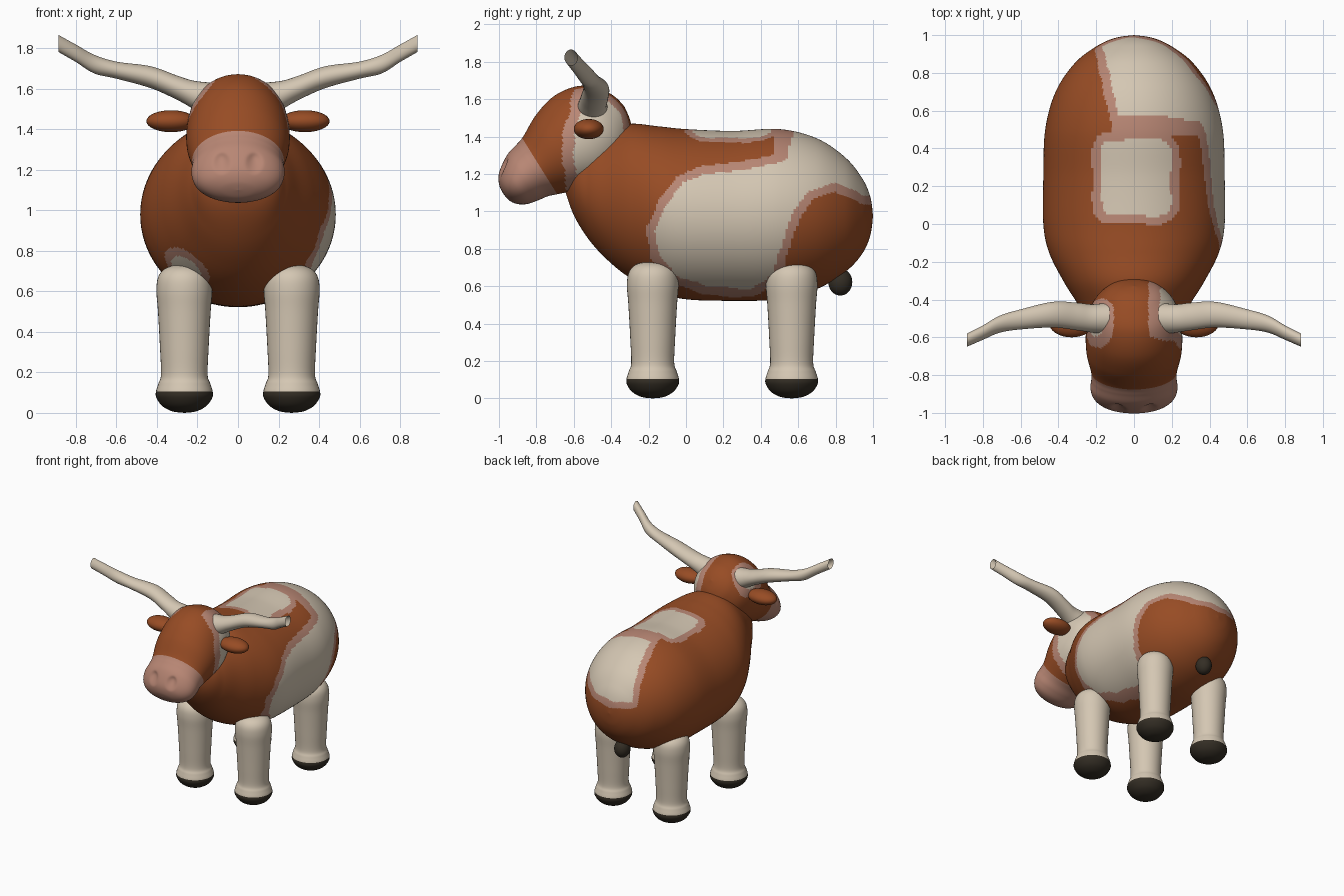
import bpy, bmesh, math
from mathutils import Vector

if "Cube" in bpy.data.objects:
    bpy.data.objects.remove(bpy.data.objects["Cube"])


def mat(name, rgb):
    m = bpy.data.materials.new(name)
    m.diffuse_color = (*rgb, 1)
    m.use_nodes = True
    m.node_tree.nodes["Principled BSDF"].inputs["Base Color"].default_value = m.diffuse_color
    return m


BROWN = mat("brown_hide", (0.31, 0.072, 0.018))
CREAM = mat("cream_hide", (0.66, 0.57, 0.45))
PINK = mat("pink_skin", (0.48, 0.24, 0.175))
DARK = mat("dark_hoof", (0.034, 0.027, 0.018))


def spline(keys, n):
    """Catmull-Rom resampling of rows of numbers."""
    out = []
    last = len(keys) - 1
    for i in range(n + 1):
        t = i / n * last
        k = min(int(t), last - 1)
        t -= k
        a, b, c, d = (keys[min(max(j, 0), last)] for j in (k - 1, k, k + 1, k + 2))
        out.append([0.5 * (2 * q + (r - p) * t + (2 * p - 5 * q + 4 * r - s) * t * t
                           + (3 * q - p - 3 * r + s) * t ** 3)
                    for p, q, r, s in zip(a, b, c, d)])
    return out


def loft(name, rings, sides, mats, rule=None, deform=None):
    """Skin rings given as (centre, u half axis, v half axis)."""
    bm = bmesh.new()
    rows = []
    for c, u, v in rings:
        row = []
        for i in range(sides):
            a = 2 * math.pi * i / sides
            p = c + u * math.cos(a) + v * math.sin(a)
            row.append(bm.verts.new(deform(p) if deform else p))
        rows.append(row)
    for r0, r1 in zip(rows, rows[1:]):
        for i in range(sides):
            j = (i + 1) % sides
            bm.faces.new((r0[i], r0[j], r1[j], r1[i]))
    bmesh.ops.remove_doubles(bm, verts=bm.verts, dist=0.0002)
    bmesh.ops.recalc_face_normals(bm, faces=bm.faces)
    for f in bm.faces:
        f.smooth = True
        if rule:
            f.material_index = rule(f.calc_center_median())
    me = bpy.data.meshes.new(name)
    bm.to_mesh(me)
    bm.free()
    for m in mats:
        me.materials.append(m)
    ob = bpy.data.objects.new(name, me)
    bpy.context.collection.objects.link(ob)
    return ob


def sd_poly(x, y, pts):
    """Signed distance to a polygon, negative inside."""
    best, inside = 9.0, False
    for (ax, ay), (bx, by) in zip(pts, pts[1:] + pts[:1]):
        ex, ey, wx, wy = bx - ax, by - ay, x - ax, y - ay
        t = min(1, max(0, (wx * ex + wy * ey) / (ex * ex + ey * ey)))
        best = min(best, math.hypot(wx - ex * t, wy - ey * t))
        if (ay > y) != (by > y) and x < ex * (y - ay) / ey + ax:
            inside = not inside
    return -best if inside else best


def sd_box(x, y, hx, hy, r):
    qx, qy = abs(x) - hx + r, abs(y) - hy + r
    return math.hypot(max(qx, 0), max(qy, 0)) + min(max(qx, qy), 0) - r


# Body: elliptical sections (y, top, bottom, half width)
BODY = [(1.0, .975, .975, 0), (.985, 1.08, .87, .1), (.94, 1.18, .77, .2),
        (.85, 1.29, .675, .315), (.7, 1.39, .585, .415), (.5, 1.44, .53, .47),
        (.25, 1.43, .522, .48), (0, 1.44, .53, .48), (-.15, 1.455, .57, .45),
        (-.3, 1.468, .645, .375), (-.42, 1.43, .74, .3), (-.52, 1.38, .85, .24),
        (-.6, 1.3, .98, .17), (-.65, 1.16, 1.12, 0)]
FLANK = [(-.165, .9), (-.15, .78), (-.06, .66), (.1, .6), (.35, .585), (.46, .66),
         (.52, .85), (.57, 1.0), (.66, 1.11), (.8, 1.15), (.92, 1.1), (1.1, 1.04),
         (1.1, 1.6), (.6, 1.6), (.57, 1.4), (.54, 1.27), (.3, 1.22), (.1, 1.2),
         (-.02, 1.15), (-.1, 1.05)]


def body_rule(p):
    wob = .006 * math.sin(31 * p.x + 23 * p.z) * math.sin(27 * p.y + 9 * p.x)
    edge = -.09 - .22 * (p.y - .6) if p.y > .55 else 0.0
    flank = max(sd_poly(p.y, p.z, FLANK), max(edge, -.18) - p.x) + wob
    back = sd_box(p.x - .01, p.y - .245, .185, .2, .06) + wob if p.z > 1 else 9
    chest = (p - Vector((-.28, -.26, .68))).length - .1 + wob
    f = min(flank, back, chest)
    if f < 0:
        return 1
    band = p.z > 1.25 and -.12 < p.x < .42 and .475 < p.y < .58
    return 2 if f < .046 or band else 0


loft("body", [(Vector((0, y, (t + b) / 2)), Vector((max(w, 0), 0, 0)), Vector((0, 0, (t - b) / 2)))
              for y, t, b, w in spline(BODY, 190)], 210, (BROWN, CREAM, PINK), body_rule)

# Head: sections along a sloping axis (distance, top, bottom, half width)
HEAD = [(-.23, .045, .045, 0), (-.215, .115, -.04, .085), (-.175, .186, -.12, .155),
        (-.084, .267, -.2, .225), (.053, .293, -.24, .253), (.19, .26, -.21, .252),
        (.315, .196, -.165, .228), (.37, .178, -.145, .226), (.43, .162, -.135, .23),
        (.49, .128, -.12, .213), (.535, .09, -.09, .165), (.56, .045, -.05, .09),
        (.567, 0, 0, 0)]
AXIS = Vector((0, -.85, -.53)).normalized()
UP = Vector((0, -.53, .85)).normalized()
ORIGIN = Vector((0, -.5, 1.4))
CHEEK = [(-.54, 1.63), (-.57, 1.5), (-.6, 1.4), (-.6, 1.28), (-.57, 1.1), (-.2, 1.1),
         (-.27, 1.48), (-.38, 1.57), (-.44, 1.63)]


def head_rule(p):
    if (p - ORIGIN).dot(AXIS) > .325:
        return 2
    cheek = max(sd_poly(p.y, p.z, CHEEK), .14 - p.x)
    poll = (p - Vector((-.22, -.52, 1.56))).length - .08
    f = min(cheek, poll) + .006 * math.sin(40 * p.z) * math.sin(33 * p.y)
    return 1 if f < 0 else 2 if f < .062 else 0


def nostrils(p):
    d = math.hypot(abs(p.x) - .08, (p.z - 1.235) * .8)
    if p.y < -.85 and d < .05:
        p = p - AXIS * .028 * (1 - (d / .05) ** 2) ** 2
    return p


loft("head", [(ORIGIN + AXIS * s + UP * (t + b) / 2, Vector((max(w, 0), 0, 0)), UP * (t - b) / 2)
              for s, t, b, w in spline(HEAD, 120)], 130, (BROWN, CREAM, PINK), head_rule, nostrils)

# Horns, open at the tips (x, y, z, y radius, z radius)
HORN = [(.13, -.5, 1.54, .085, .09), (.22, -.5, 1.57, .075, .07), (.3, -.49, 1.605, .073, .06),
        (.43, -.48, 1.657, .068, .054), (.6, -.505, 1.692, .053, .042),
        (.71, -.53, 1.722, .045, .046), (.8, -.575, 1.775, .038, .043), (.885, -.615, 1.823, .035, .042)]


def ball(name, c, r, m):
    """Ellipsoid."""
    rings = []
    for i in range(25):
        a = math.pi * i / 24
        rings.append((Vector((c[0], c[1], c[2] - r[2] * math.cos(a))),
                      Vector((r[0] * math.sin(a), 0, 0)), Vector((0, r[1] * math.sin(a), 0))))
    return loft(name, rings, 32, (m,))


# Leg profile (radius, z)
LEG = [(0, 0), (.06, .008), (.11, .035), (.138, .075), (.14, .105), (.128, .145), (.115, .19),
       (.12, .32), (.13, .5), (.138, .61), (.125, .68), (.08, .72), (0, .733)]

for side, s in (("left", -1), ("right", 1)):
    loft(side + "_horn", [(Vector((s * x, y, z)), Vector((0, ry, 0)), Vector((0, 0, rz)))
                          for x, y, z, ry, rz in spline(HORN, 42)], 32, (CREAM,))
    ball(side + "_ear", (s * .33, -.52, 1.44), (.122, .08, .054), BROWN)
    for end, y in (("front", -.178), ("rear", .565)):
        loft(f"{end}_{side}_leg",
             [(Vector((s * .265, y, z)), Vector((max(r, 0), 0, 0)), Vector((0, max(r, 0), 0)))
              for r, z in spline(LEG, 72)], 40, (CREAM, DARK), lambda p: int(p.z < .108))

# Tail tuft under the rump
ball("tail_tuft", (0, .825, .622), (.06, .064, .072), DARK)
